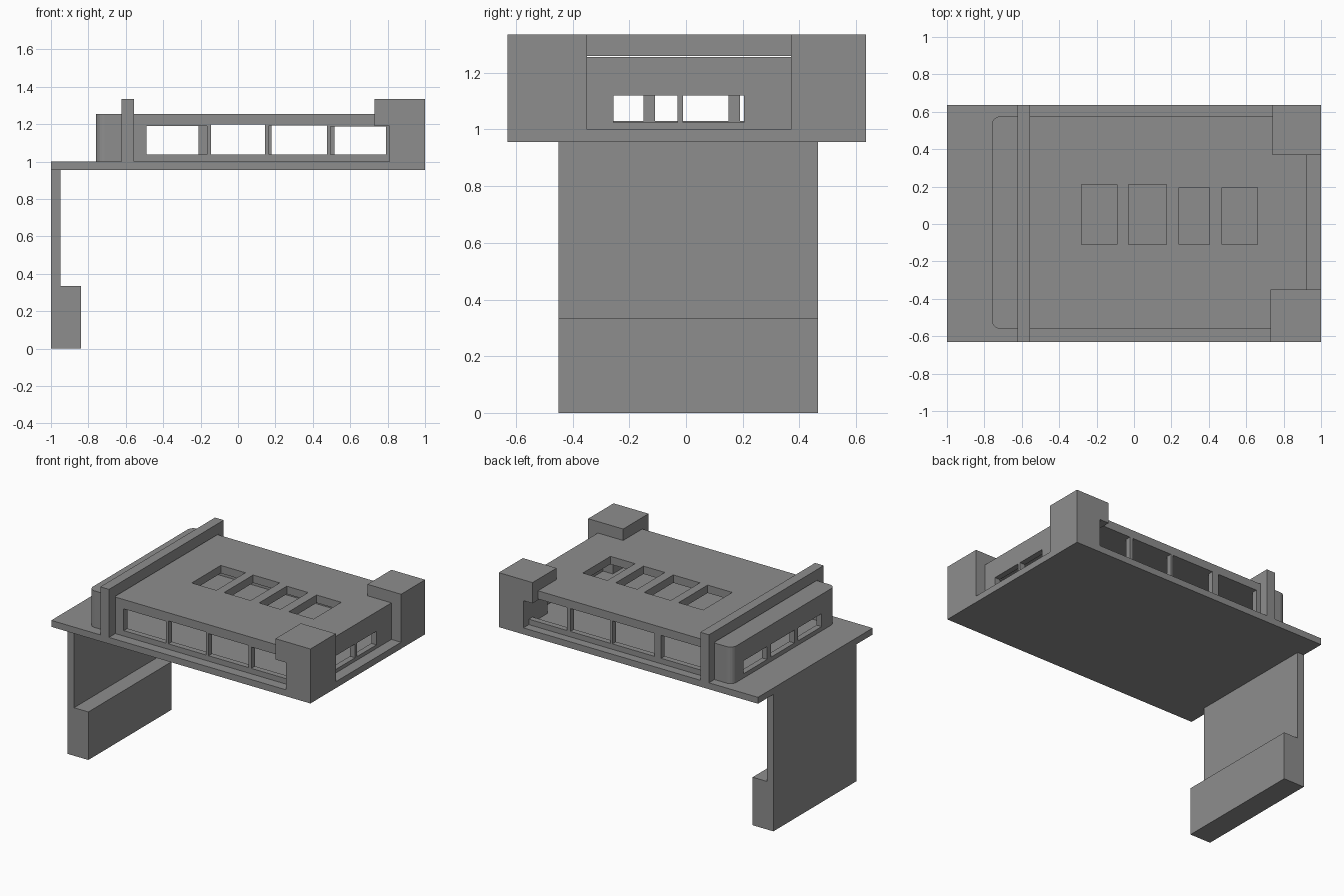
import bpy, bmesh, math

if "Cube" in bpy.data.objects:
    bpy.data.objects.remove(bpy.data.objects["Cube"])

grey = bpy.data.materials.new("concrete grey")
grey.diffuse_color = (0.27, 0.27, 0.27, 1)
grey.use_nodes = True
grey.node_tree.nodes["Principled BSDF"].inputs["Base Color"].default_value = grey.diffuse_color


def prism(name, outline, z0, z1):
    """Extrude a counter-clockwise outline from z0 to z1."""
    bm = bmesh.new()
    face = bm.faces.new([bm.verts.new((x, y, z0)) for x, y in outline])
    top = bmesh.ops.extrude_face_region(bm, geom=[face])["geom"]
    bmesh.ops.translate(bm, vec=(0, 0, z1 - z0),
                        verts=[v for v in top if isinstance(v, bmesh.types.BMVert)])
    bmesh.ops.recalc_face_normals(bm, faces=bm.faces)
    mesh = bpy.data.meshes.new(name)
    bm.to_mesh(mesh)
    bm.free()
    mesh.materials.append(grey)
    obj = bpy.data.objects.new(name, mesh)
    bpy.context.collection.objects.link(obj)
    return obj


def box(name, x0, x1, y0, y1, z0, z1):
    return prism(name, [(x0, y0), (x1, y0), (x1, y1), (x0, y1)], z0, z1)


def cut(target, *bounds):
    """Subtract a box and leave no cutter behind."""
    cutter = box("cutter", *bounds)
    cutter.hide_render = True
    mod = target.modifiers.new("cut", "BOOLEAN")
    mod.operation, mod.solver, mod.object = "DIFFERENCE", "EXACT", cutter
    bpy.context.view_layer.objects.active = target
    bpy.ops.object.modifier_apply(modifier=mod.name)
    bpy.data.objects.remove(cutter)


# Deck and its single supporting wall with a thick foot
box("deck", -1, 1, -0.63, 0.635, 0.955, 1.0)
prof = [(-1, 0), (-0.84, 0), (-0.84, 0.335), (-0.95, 0.335), (-0.95, 0.955), (-1, 0.955)]
wall = prism("support_wall", prof, -0.465, 0.45)
for v in wall.data.vertices:           # stand the profile upright
    x, y, z = v.co
    v.co = (x, -z, y)

# Pavilion shell with rounded left corners
X0, X1, Y0, Y1, R = -0.76, 0.925, -0.56, 0.575, 0.045
outline = [(X1, Y0), (X1, Y1)]
for cy, start in ((Y1 - R, 90), (Y0 + R, 180)):
    for i in range(7):
        a = math.radians(start + 15 * i)
        outline.append((X0 + R + R * math.cos(a), cy + R * math.sin(a)))
shell = prism("pavilion", outline, 1.0, 1.255)
T = 0.04
cut(shell, X0 + T, X1 - T, Y0 + T, Y1 - T, 0.9, 1.2)

# Long side windows
for x0, x1, top in ((-0.49, -0.165, 1.19), (-0.145, 0.145, 1.198),
                    (0.165, 0.475, 1.192), (0.495, 0.79, 1.187)):
    cut(shell, x0, x1, Y0 - 0.1, Y0 + 0.1, 1.038, top)
for x0, x1 in ((-0.52, -0.21), (-0.16, 0.165), (0.18, 0.49), (0.515, 0.81)):
    cut(shell, x0, x1, Y1 - 0.1, Y1 + 0.1, 1.038, 1.198)

# End windows
for y0, y1 in ((-0.41, -0.15), (-0.11, 0.15), (0.19, 0.45)):
    cut(shell, X0 - 0.1, X0 + 0.1, y0, y1, 1.03, 1.12)
for y0, y1 in ((-0.255, -0.03), (-0.01, 0.205)):
    cut(shell, X1 - 0.1, X1 + 0.1, y0, y1, 1.025, 1.12)

# Skylights
for x0, x1, y1 in ((-0.28, -0.09, 0.21), (-0.03, 0.175, 0.21),
                   (0.24, 0.405, 0.195), (0.47, 0.66, 0.195)):
    cut(shell, x0, x1, -0.11, y1, 1.15, 1.3)

# Portal frame straddling the pavilion
box("frame_beam", -0.622, -0.555, -0.63, 0.635, 1.26, 1.335)
box("frame_post_front", -0.622, -0.555, -0.63, Y0, 1.0, 1.26)
box("frame_post_back", -0.622, -0.555, Y1, 0.635, 1.0, 1.26)

# Corner towers with an overhanging head
for side, y0, y1, x0 in (("front", -0.63, -0.35, 0.73), ("back", 0.37, 0.635, 0.74)):
    box("tower_base_" + side, 0.81, 1, y0, y1, 1.0, 1.19)
    box("tower_head_" + side, x0, 1, y0, y1, 1.19, 1.335)
